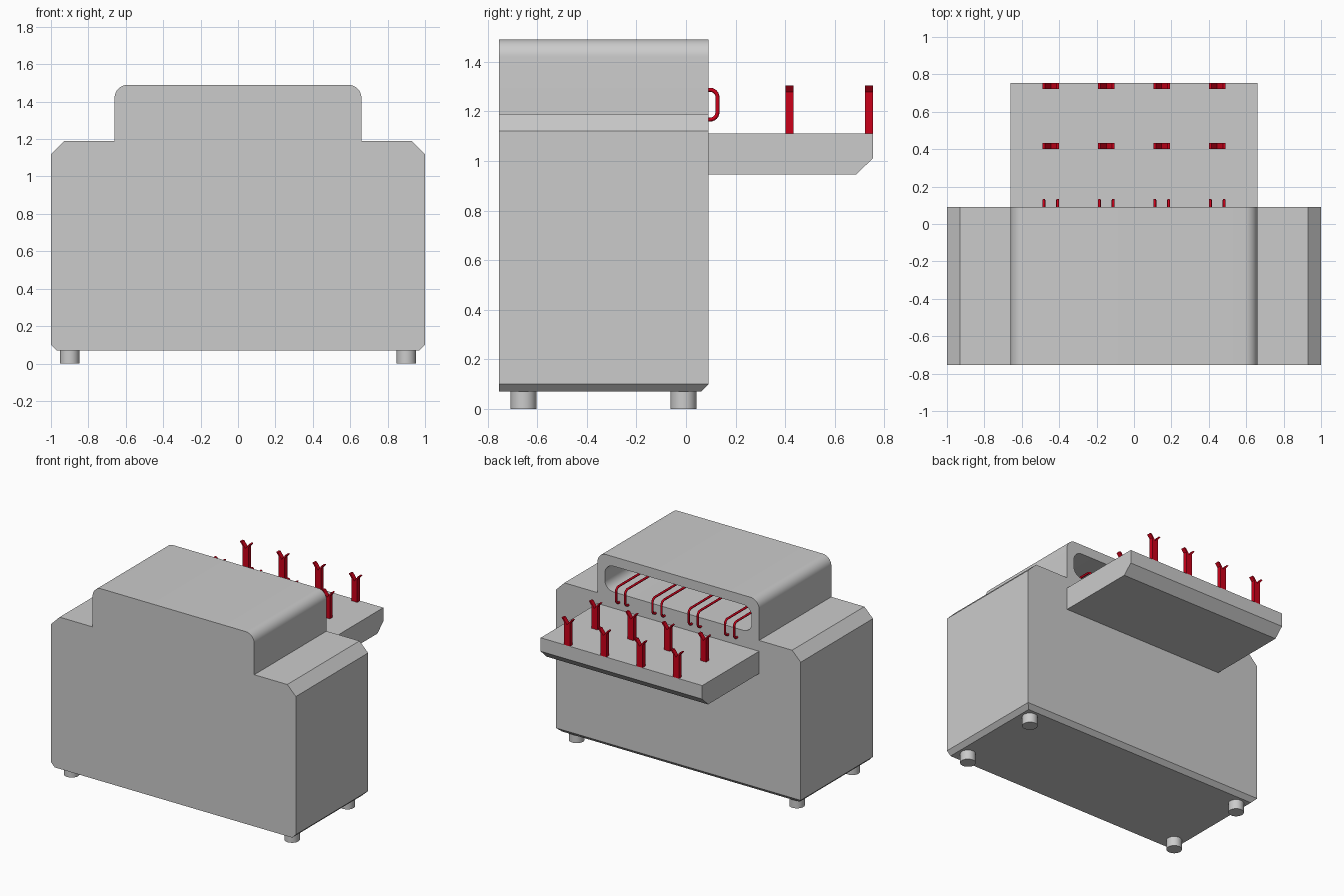
import bpy, bmesh
from math import sin, cos, pi, radians
from mathutils import Vector

if "Cube" in bpy.data.objects:
    bpy.data.objects.remove(bpy.data.objects["Cube"])

Y0, YB, Y1 = -0.753, 0.09, 0.753   # front, back of cabinet, end of tray
COLS = (-0.445, -0.148, 0.148, 0.445)

red = bpy.data.materials.new("red")
red.diffuse_color = (0.6, 0.0, 0.01, 1)
red.use_nodes = True
red.node_tree.nodes["Principled BSDF"].inputs["Base Color"].default_value = red.diffuse_color


def arc(cx, cz, r, a0, a1, n=10):
    return [(cx + r * cos(radians(a0 + (a1 - a0) * i / n)),
             cz + r * sin(radians(a0 + (a1 - a0) * i / n))) for i in range(n + 1)]


def prism(name, pts, start, end, axis="Y", mat=None, cut=None):
    """Extrude a closed profile (xz along Y, or yz along X)."""
    bm = bmesh.new()
    place = (lambda p, t: (p[0], t, p[1])) if axis == "Y" else (lambda p, t: (t, p[0], p[1]))
    face = bm.faces.new([bm.verts.new(place(p, start)) for p in pts])
    ext = bmesh.ops.extrude_face_region(bm, geom=[face])["geom"]
    move = Vector(place((0, 0), end - start))
    bmesh.ops.translate(bm, vec=move, verts=[v for v in ext if isinstance(v, bmesh.types.BMVert)])
    if cut:
        res = bmesh.ops.bisect_plane(bm, geom=bm.verts[:] + bm.edges[:] + bm.faces[:],
                                     plane_co=cut[0], plane_no=cut[1], clear_outer=True)
        edges = [e for e in res["geom_cut"] if isinstance(e, bmesh.types.BMEdge)]
        bmesh.ops.edgeloop_fill(bm, edges=edges)
    bmesh.ops.recalc_face_normals(bm, faces=bm.faces)
    me = bpy.data.meshes.new(name)
    bm.to_mesh(me)
    bm.free()
    ob = bpy.data.objects.new(name, me)
    bpy.context.collection.objects.link(ob)
    if mat:
        me.materials.append(mat)
    return ob


def smooth(ob):
    bpy.ops.object.select_all(action="DESELECT")
    ob.select_set(True)
    bpy.context.view_layer.objects.active = ob
    bpy.ops.object.shade_smooth_by_angle(angle=radians(30))


# Cabinet with rounded hood, one mirrored profile
half = [(0.97, 0.07), (1, 0.10), (1, 1.12), (0.93, 1.19), (0.66, 1.19)] + arc(0.59, 1.42, 0.07, 0, 90)
profile = half + [(-x, z) for x, z in reversed(half)]
cabinet = prism("cabinet", profile, Y0, YB, cut=((0, YB, 0.10), (0, 1, -1)))

# Rounded slot in the back of the hood
r = 0.07
slot = (arc(0.6 - r, 1.23 + r, r, -90, 0) + arc(0.6 - r, 1.42 - r, r, 0, 90)
        + arc(-0.6 + r, 1.42 - r, r, 90, 180) + arc(-0.6 + r, 1.23 + r, r, 180, 270))
cutter = prism("slot_cutter", slot, -0.68, YB + 0.1)
cutter.hide_render = True
mod = cabinet.modifiers.new("slot", "BOOLEAN")
mod.operation, mod.object, mod.solver = "DIFFERENCE", cutter, "EXACT"
bpy.context.view_layer.objects.active = cabinet
bpy.ops.object.modifier_apply(modifier="slot")
bpy.data.objects.remove(cutter)
smooth(cabinet)

# Rear tray with chamfered lower lip
prism("tray", [(YB, 0.945), (0.685, 0.945), (Y1, 1.01), (Y1, 1.11), (YB, 1.11)], -0.66, 0.66, axis="X")

# Forked posts on the tray
fork = [(0.024, 1.11), (0.024, 1.278), (0.045, 1.305), (0.031, 1.305)]
fork = fork + [(0, 1.262)] + [(-x, z) for x, z in reversed(fork)]
for y in (0.402, Y1 - 0.032):
    for cx in COLS:
        prism("forked_post", [(cx + x, z) for x, z in fork], y, y + 0.032, mat=red)

# Pairs of rods in the slot, hooked down at the back
path = ([(-0.68, 1.287)] + arc(0.097, 1.257, 0.03, 90, 0, 6)
        + arc(0.097, 1.197, 0.03, 0, -90, 6) + [(0.085, 1.167)])
for cx in COLS:
    for dx in (-0.037, 0.037):
        cu = bpy.data.curves.new("hooked_rod", "CURVE")
        cu.dimensions = "3D"
        cu.bevel_depth, cu.bevel_resolution, cu.use_fill_caps = 0.008, 2, True
        sp = cu.splines.new("POLY")
        sp.points.add(len(path) - 1)
        for p, (y, z) in zip(sp.points, path):
            p.co = (cx + dx, y, z, 1)
        cu.materials.append(red)
        bpy.context.collection.objects.link(bpy.data.objects.new("hooked_rod", cu))

# Feet
for x in (-0.9, 0.9):
    for y in (-0.655, -0.01):
        bpy.ops.mesh.primitive_cylinder_add(vertices=32, radius=0.052, depth=0.075, location=(x, y, 0.0375))
        bpy.context.object.name = "foot"
        smooth(bpy.context.object)
